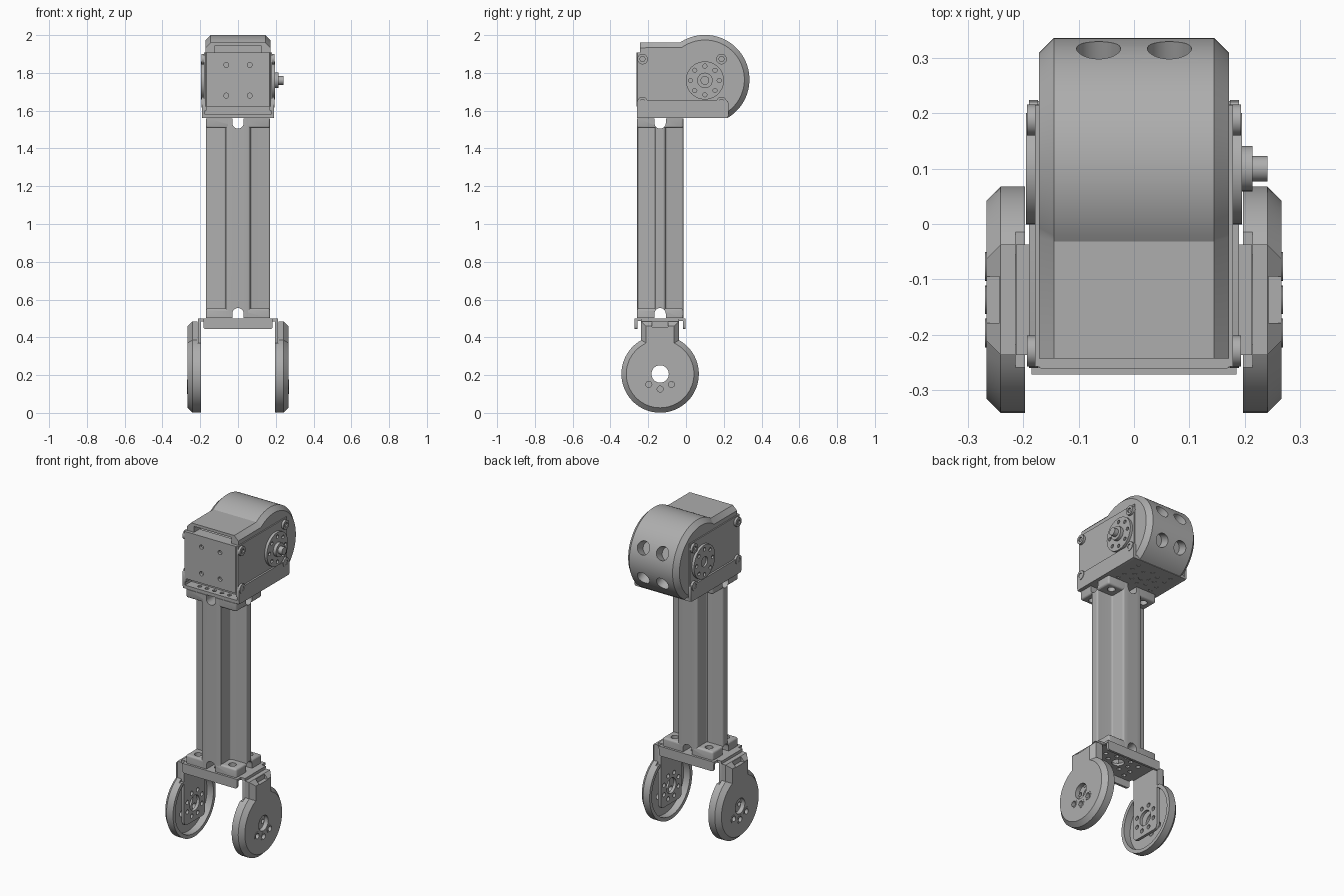
import bpy, bmesh, math
from mathutils import Vector

cube = bpy.data.objects.get("Cube")
if cube:
    bpy.data.objects.remove(cube, do_unlink=True)

grey = bpy.data.materials.new("machined grey")
grey.use_nodes = True
colour = (0.42, 0.42, 0.42, 1)
grey.diffuse_color = colour
grey.node_tree.nodes["Principled BSDF"].inputs["Base Color"].default_value = colour

parts = []
X, Y, Z = Vector((1, 0, 0)), Vector((0, 1, 0)), Vector((0, 0, 1))
CY = -0.137          # column and wheel axis
HUB_Y, HUB_Z = 0.10, 1.765
WHEEL_Z = 0.206


def finish(name, bm, keep=True):
    bmesh.ops.recalc_face_normals(bm, faces=bm.faces)
    me = bpy.data.meshes.new(name)
    bm.to_mesh(me)
    bm.free()
    me.materials.append(grey)
    ob = bpy.data.objects.new(name, me)
    bpy.context.scene.collection.objects.link(ob)
    if keep:
        parts.append(ob)
    return ob


def prism(name, pts, axis, a, b, keep=True, rule=None, width=0.01, seg=1):
    """Extrude a 2D outline along an axis; bevel the edges picked by rule(edge)."""
    bm = bmesh.new()
    place = {"x": lambda u, v: (a, u, v), "y": lambda u, v: (u, a, v),
             "z": lambda u, v: (u, v, a)}[axis]
    face = bm.faces.new([bm.verts.new(place(u, v)) for u, v in pts])
    out = bmesh.ops.extrude_face_region(bm, geom=[face])
    step = {"x": X, "y": Y, "z": Z}[axis] * (b - a)
    bmesh.ops.translate(bm, vec=step, verts=[g for g in out["geom"] if isinstance(g, bmesh.types.BMVert)])
    bmesh.ops.recalc_face_normals(bm, faces=bm.faces)
    if rule:
        bmesh.ops.bevel(bm, geom=[e for e in bm.edges if rule(e)], offset=width,
                        segments=seg, profile=0.5, affect="EDGES")
    return finish(name, bm, keep)


def box(name, x, y, z, keep=True, **kw):
    pts = [(y[0], z[0]), (y[1], z[0]), (y[1], z[1]), (y[0], z[1])]
    return prism(name, pts, "x", x[0], x[1], keep, **kw)


def cyl(name, r, start, direction, depth, keep=True, n=32):
    bm = bmesh.new()
    bmesh.ops.create_cone(bm, cap_ends=True, segments=n, radius1=r, radius2=r, depth=depth)
    d = Vector(direction).normalized()
    bmesh.ops.rotate(bm, matrix=Z.rotation_difference(d).to_matrix(), verts=bm.verts)
    bmesh.ops.translate(bm, vec=Vector(start) + d * depth / 2, verts=bm.verts)
    return finish(name, bm, keep)


def cut(ob, cutters):
    for c in cutters:
        c.hide_render = True
        m = ob.modifiers.new("cut", "BOOLEAN")
        m.operation, m.solver, m.object = "DIFFERENCE", "EXACT", c
    bpy.context.view_layer.update()
    me = bpy.data.meshes.new_from_object(ob.evaluated_get(bpy.context.evaluated_depsgraph_get()))
    ob.modifiers.clear()
    ob.data = me
    for c in cutters:
        bpy.data.objects.remove(c, do_unlink=True)


def arc(cy, cz, r, start, end, n=40):
    angles = [math.radians(start + (end - start) * i / n) for i in range(n + 1)]
    return [(cy + r * math.cos(t), cz + r * math.sin(t)) for t in angles]


def ring(count, r, offset=0):
    return [(r * math.cos(offset + math.tau * i / count), r * math.sin(offset + math.tau * i / count))
            for i in range(count)]


def plate_holes(cx, cy, z):
    spots = ring(8, 0.07) + [(sx * 0.115, sy * dy) for sx in (-1, 1) for sy in (-1, 1) for dy in (0.035, 0.085)]
    holes = [cyl("cutter", 0.012, (cx + u, cy + v, z - 0.05), Z, 0.1, False, 12) for u, v in spots]
    return holes + [cyl("cutter", 0.035, (cx, cy, z - 0.05), Z, 0.1, False)]


def along(d):
    return lambda e: abs((e.verts[0].co - e.verts[1].co).normalized().dot(d)) > 0.99


# Column: cross-shaped extrusion
W, D, RIB_X, RIB_Y = 0.17, 0.123, 0.065, 0.028
quarter = [(W, RIB_Y), (RIB_X, RIB_Y), (RIB_X, D)]
outline = quarter + [(-x, y) for x, y in reversed(quarter)]
outline += [(-x, -y) for x, y in quarter] + [(x, -y) for x, y in reversed(quarter)]
column = prism("column", [(x, y + CY) for x, y in outline], "z", 0.502, 1.558,
               rule=along(Z), width=0.011, seg=3)


# Arched passages through both column ends
def arches():
    made = []
    for end, s in ((0.49, 1), (1.57, -1)):
        for axis, c, lo, hi in (("y", 0, -0.5, 0.3), ("x", CY, -0.4, 0.4)):
            top = [(u, end + s * (0.035 + v)) for u, v in arc(c, 0, 0.03, 0, 180, 14)]
            made.append(prism("cutter", [(c + 0.03, end)] + top + [(c - 0.03, end)], axis, lo, hi, False))
    return made


cut(column, arches())
for name, z0, z1 in (("lower_foot", 0.502, 0.553), ("upper_foot", 1.507, 1.558)):
    foot = box(name, (-W, W), (CY - D, CY + D), (z0, z1),
               rule=lambda e: along(Z)(e) or (abs((e.verts[0].co.z + e.verts[1].co.z) / 2 - 1.03) < 0.5),
               width=0.012, seg=3)
    bolts = [cyl("cutter", 0.022, (sx * 0.115, CY + sy * 0.08, z0 - 0.02), Z, 0.1, False, 20)
             for sx in (-1, 1) for sy in (-1, 1)]
    cut(foot, arches() + bolts)

# Wheel fork: top plate, lips and two arms
fork = box("fork_plate", (-0.213, 0.213), (CY - 0.1, CY + 0.1), (0.485, 0.501))
cut(fork, plate_holes(0, CY, 0.49))
for name, y0, y1 in (("front", -0.272, -0.236), ("back", -0.038, -0.002)):
    box("fork_shelf_" + name, (-0.185, 0.185), (y0, y1), (0.487, 0.501))
    lip_y = (y0, y0 + 0.014) if name == "front" else (y1 - 0.014, y1)
    box("fork_lip_" + name, (-0.183, 0.183), lip_y, (0.443, 0.5), rule=along(Y), width=0.012, seg=3)


def hub_bores(x):
    bores = [cyl("cutter", 0.046, (x - 0.1, CY, WHEEL_Z), X, 0.2, False)]
    return bores


for side, s in (("left", 1), ("right", -1)):
    arm = box("fork_arm_" + side, (s * 0.195, s * 0.213), (CY - 0.1, CY + 0.1), (0.10, 0.5),
              rule=along(X), width=0.025, seg=3)
    cut(arm, hub_bores(s * 0.2) + [cyl("cutter", 0.013, (s * 0.2 - 0.05, CY + u, WHEEL_Z + v), X, 0.1, False, 14)
                                   for u, v in ring(8, 0.075, math.pi / 8)])
    # Wheel cover: disc with a neck block, chamfered outside and hollow inside
    pts = [(CY - 0.1, 0.485), (CY + 0.1, 0.485)] + arc(CY, WHEEL_Z, 0.205, 60.8, -240.8, 64)
    cover = prism("wheel_cover_" + side, pts, "x", s * 0.197, s * 0.267,
                  rule=lambda e: all(abs(v.co.x) > 0.26 for v in e.verts), width=0.026)
    cutters = hub_bores(s * 0.25)
    cutters.append(cyl("cutter", 0.183, (s * 0.15, CY, WHEEL_Z), X * s, 0.09, False, 64))
    cutters.append(box("cutter", (s * 0.1, s * 0.214), (CY - 0.2, CY + 0.2), (0.37, 0.6), False))
    cutters.append(box("cutter", (s * 0.243, s * 0.3), (CY - 0.042, CY + 0.042), (0.455, 0.6), False))
    for u, v in ((-0.06, -0.055), (0, -0.08), (0.06, -0.055)):
        cutters.append(cyl("cutter", 0.018, (s * 0.2, CY + u, WHEEL_Z + v), X * s, 0.1, False, 20))
    cut(cover, cutters)
    for u, v in ((-0.06, -0.055), (0, -0.08), (0.06, -0.055)):
        washer = cyl("wheel_bolt_ring_" + side, 0.026, (s * 0.262, CY + u, WHEEL_Z + v), X * s, 0.007, n=20)
        cut(washer, [cyl("cutter", 0.016, (s * 0.25, CY + u, WHEEL_Z + v), X * s, 0.05, False, 16)])

# Head bracket: base plate and side rails
base = box("head_base_plate", (-0.188, 0.188), (-0.26, 0.222), (1.56, 1.58))
cut(base, plate_holes(0, 0.09, 1.57) + [cyl("cutter", 0.012, (i * 0.05, -0.225, 1.5), Z, 0.15, False, 12)
                                       for i in range(-2, 3)])

# Motor body and front panel
box("motor_body", (-0.172, 0.172), (-0.2, 0.213), (1.58, 1.9))
panel = box("motor_front_panel", (-0.174, 0.174), (-0.262, -0.19), (1.622, 1.907),
            rule=along(Z), width=0.006)
cut(panel, [cyl("cutter", 0.013, (sx * 0.062, -0.3, z), Y, 0.055, False, 16)
            for sx in (-1, 1) for z in (1.68, 1.842)])

for side, s in (("left", 1), ("right", -1)):
    box("head_rail_" + side, (s * 0.174, s * 0.19), (-0.26, 0.224), (1.56, 1.655),
        rule=along(X), width=0.012, seg=2)
    box("motor_side_plate_" + side, (s * 0.168, s * 0.179), (-0.258, 0.215), (1.6, 1.907))
    for y in (-0.23, 0.188):
        for z in (1.645, 1.873):
            screw = cyl("corner_screw_" + side, 0.028, (s * 0.17, y, z), X * s, 0.023, n=20)
            cut(screw, [cyl("cutter", 0.015, (s * 0.185, y, z), X * s, 0.03, False, 6)])
    # Output disc with a ring of holes
    disc = cyl("output_disc_" + side, 0.101, (s * 0.172, HUB_Y, HUB_Z - 0.005), X * s, 0.023, n=48)
    holes = [cyl("cutter", 0.011, (s * 0.184, HUB_Y + u, HUB_Z - 0.005 + v), X * s, 0.03, False, 12)
             for u, v in ring(8, 0.076)]
    if s < 0:
        holes.append(cyl("cutter", 0.03, (s * 0.184, HUB_Y, HUB_Z - 0.005), X * s, 0.03, False))
    cut(disc, holes)

cyl("shaft_collar", 0.041, (0.19, HUB_Y, HUB_Z - 0.005), X, 0.024)
cyl("shaft_tip", 0.023, (0.21, HUB_Y, HUB_Z - 0.005), X, 0.031, n=24)

# Head cover: round back flowing into a flat visor
shell_pts = [(0.0, 1.562), (0.0, 1.905), (-0.243, 1.905), (-0.243, 1.96)]
shell_pts += arc(HUB_Y, HUB_Z, 0.236, 124, -59, 56)


def shell_rim(e):
    m = (e.verts[0].co + e.verts[1].co) / 2
    return abs(m.x) > 0.16 and (m.z > 1.95 or m.y > 0.222)


shell = prism("head_cover", shell_pts, "x", -0.172, 0.172, rule=shell_rim, width=0.027)
cutters = [box("cutter", (-0.125, 0.125), (-0.3, -0.04), (1.89, 1.943), False)]
for sx in (-1, 1):
    for a in (-23, 23):
        d = Vector((0, math.cos(math.radians(a)), math.sin(math.radians(a))))
        cutters.append(cyl("cutter", 0.04, Vector((sx * 0.064, HUB_Y, HUB_Z)) + d * 0.175, d, 0.12, False))
cut(shell, cutters)

# Smooth curved walls, keep edges crisp
bpy.ops.object.select_all(action="DESELECT")
for ob in parts:
    ob.select_set(True)
bpy.context.view_layer.objects.active = parts[0]
bpy.ops.object.shade_smooth_by_angle()
